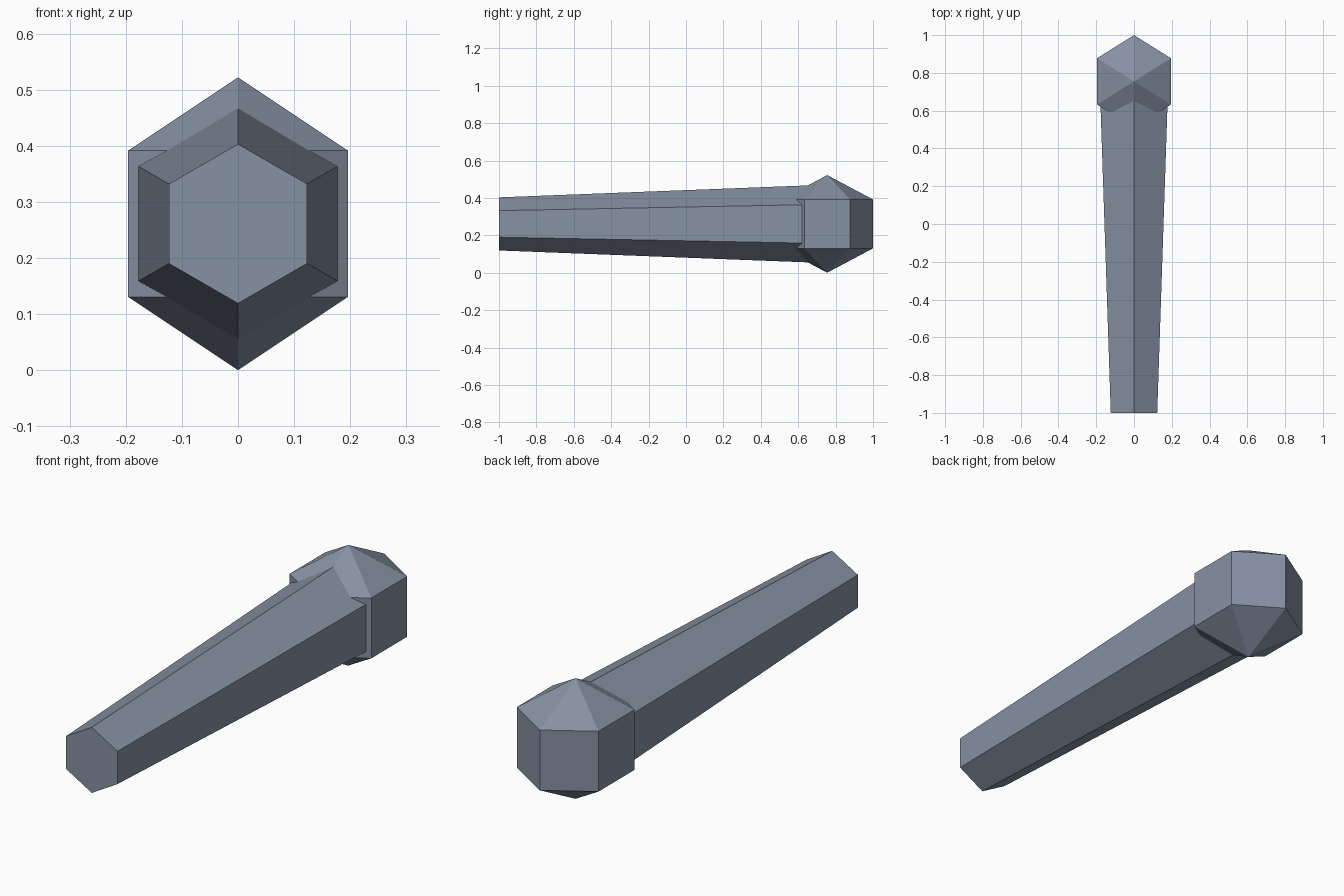
import bpy, math

if "Cube" in bpy.data.objects:
    bpy.data.objects.remove(bpy.data.objects["Cube"])

metal = bpy.data.materials.new("slate grey")
metal.diffuse_color = (0.24, 0.285, 0.366, 1)
metal.use_nodes = True
metal.node_tree.nodes["Principled BSDF"].inputs["Base Color"].default_value = metal.diffuse_color

CENTRE_Z = 0.261


def finish(name):
    ob = bpy.context.object
    ob.name = name
    ob.data.materials.append(metal)
    return ob


# Tapered six-sided handle, thin end towards the front, wide end inside the head
y0, y1 = -1.0, 0.75
bpy.ops.mesh.primitive_cone_add(
    vertices=6, radius1=0.142, radius2=0.2095, depth=y1 - y0,
    location=(0, (y0 + y1) / 2, CENTRE_Z), rotation=(-math.pi / 2, 0, 0))
finish("handle")

# Faceted head: six segments, two rings of corners, a point at top and bottom
bpy.ops.mesh.primitive_uv_sphere_add(
    segments=6, ring_count=3, radius=0.261, location=(0, 0.755, CENTRE_Z))
head = finish("head")
head.rotation_euler.z = math.pi / 2
bpy.ops.object.transform_apply(location=False, rotation=True, scale=False)
ys = [v.co.y for v in head.data.vertices]
xs = [v.co.x for v in head.data.vertices]
# Make sure corners, not flats, point along y, then stretch slightly along y
if max(xs) > max(ys):
    head.rotation_euler.z = math.pi / 2
    bpy.ops.object.transform_apply(location=False, rotation=True, scale=False)
head.scale.y = 0.245 / 0.226
bpy.ops.object.transform_apply(location=False, rotation=False, scale=True)
